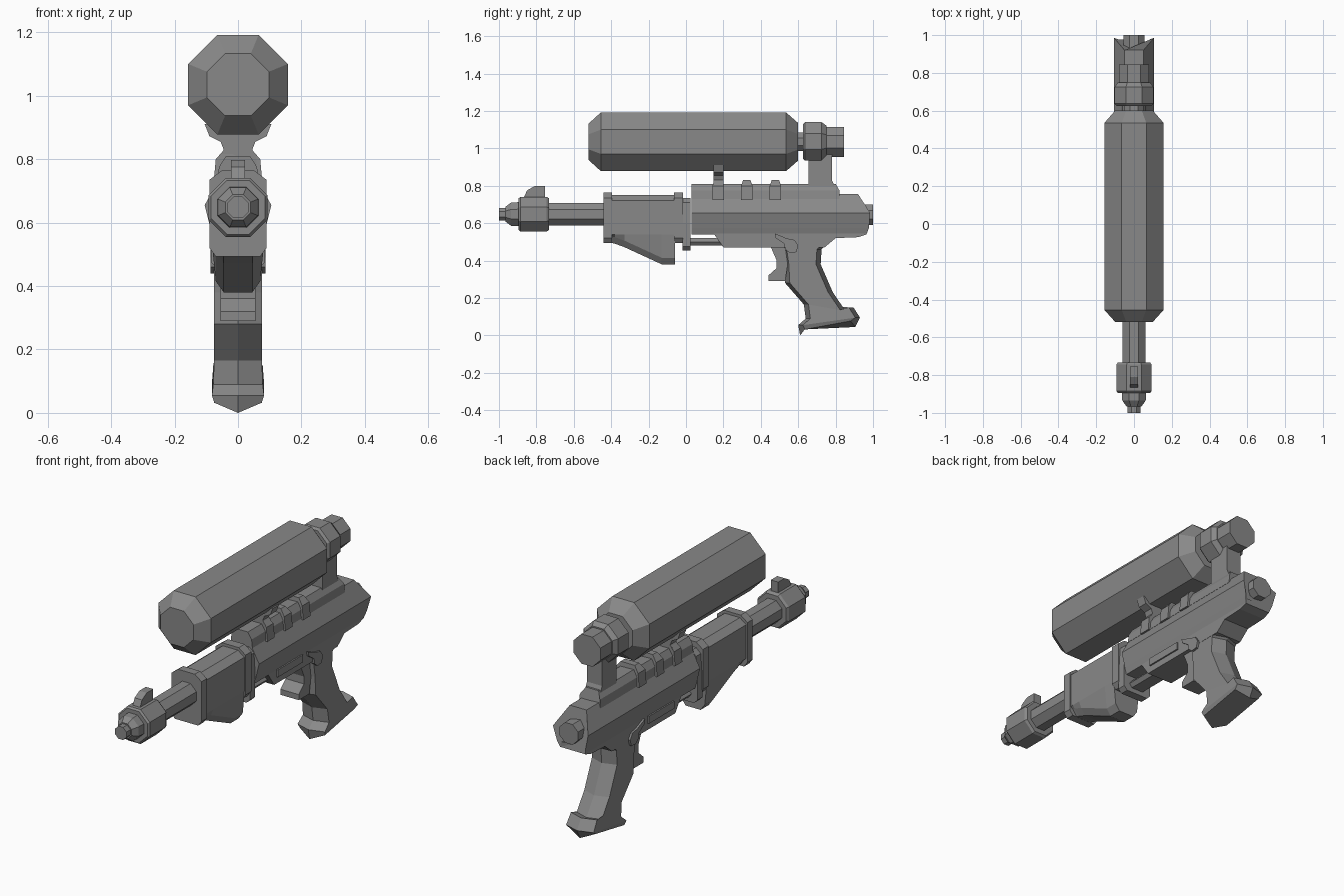
import bpy, bmesh, math

if "Cube" in bpy.data.objects:
    bpy.data.objects.remove(bpy.data.objects["Cube"])

grey = bpy.data.materials.new("mid_grey")
grey.use_nodes = True
grey.diffuse_color = (0.25, 0.25, 0.25, 1)
grey.node_tree.nodes["Principled BSDF"].inputs["Base Color"].default_value = (0.25, 0.25, 0.25, 1)


def loft(name, rings):
    """Skin matching rings of 3D points and cap both ends."""
    bm = bmesh.new()
    rows = [[bm.verts.new(p) for p in ring] for ring in rings]
    n = len(rows[0])
    for a, b in zip(rows, rows[1:]):
        for i in range(n):
            j = (i + 1) % n
            bm.faces.new((a[i], a[j], b[j], b[i]))
    bm.faces.new(rows[0][::-1])
    bm.faces.new(rows[-1])
    bmesh.ops.recalc_face_normals(bm, faces=bm.faces[:])
    mesh = bpy.data.meshes.new(name)
    bm.to_mesh(mesh)
    bm.free()
    mesh.materials.append(grey)
    obj = bpy.data.objects.new(name, mesh)
    bpy.context.collection.objects.link(obj)
    return obj


def turned(name, z, steps):
    """Eight-sided turned part along y; steps are (y, flat radius)."""
    angles = [math.radians(22.5 + 45 * i) for i in range(8)]
    k = 1 / math.cos(math.pi / 8)
    loft(name, [[(r * k * math.cos(a), y, z + r * k * math.sin(a)) for a in angles]
                for y, r in steps])


def plate(name, w, profile):
    """Side profile of (y, z) points extruded to x = -w and w."""
    loft(name, [[(x, y, z) for y, z in profile] for x in (-w, w)])


def mirrored(half):
    """Close a half ring of (x, y, z) points across x = 0."""
    return half + [(-x, y, z) for x, y, z in reversed(half) if x > 0]


def bar(name, y0, y1, half):
    """Mirrored (x, z) section swept from y0 to y1."""
    loft(name, [mirrored([(x, y, z) for x, z in half]) for y in (y0, y1)])


# Tank with its rear neck and caps
turned("tank", 1.035, [(-.52, .098), (-.455, .157), (.535, .157), (.60, .1)])
turned("tank_neck", 1.035, [(.59, .05), (.64, .05)])
turned("tank_collar", 1.037, [(.625, .092), (.637, .103), (.725, .103), (.75, .085)])
turned("tank_cap", 1.035, [(.745, .08), (.845, .08)])

# Tank supports
plate("tank_column", .045, [(.655, .75), (.655, 1.0), (.78, 1.0), (.78, .83), (.82, .74)])
bar("tank_cradle", .147, .2, [(.105, .91), (.09, .872), (.055, .855), (.045, .83),
                             (.065, .80), (.065, .75)])

# Barrel, muzzle and nozzle
turned("barrel", .648, [(-.75, .06), (-.42, .06)])
turned("muzzle", .648, [(-.895, .085), (-.885, .093), (-.745, .093), (-.733, .085)])
turned("nozzle_cone", .648, [(-.965, .04), (-.935, .062), (-.88, .065)])
turned("nozzle_tip", .648, [(-1.0, .034), (-.95, .034)])
plate("front_sight", .022, [(-.87, .73), (-.85, .775), (-.81, .798), (-.755, .798), (-.755, .73)])

# Pump handle with a band at each end
rings = []
for y, low in [(-.42, .5), (-.38, .49), (-.33, .472), (-.13, .38), (-.068, .38), (-.06, .38)]:
    rings.append(mirrored([(.045, y, .75), (.083, y, .722), (.083, y, .54),
                           (.07, y, low + .035), (.045, y, low)]))
loft("pump_handle", rings)
for name, y0, y1 in [("front_band", -.44, -.395), ("rear_band", -.065, -.015)]:
    bar(name, y0, y1, [(.05, .765), (.09, .735), (.09, .52), (.07, .493)])
bar("pump_stop", -.02, .025, [(.05, .735), (.078, .71), (.085, .6), (.085, .475), (.065, .455)])
bar("pump_rod", 0, .22, [(.035, .52), (.05, .5), (.035, .48)])

# Receiver: flat-topped, widest along its middle, swept at the rear
section = [(.05, .755), (.105, .655), (.085, .575), (.075, .54)]
rear = [.92, .985, .978, .965]
loft("receiver", [mirrored([(x, .03, z) for x, z in section]),
                  mirrored([(x, y, z) for (x, z), y in zip(section, rear)])])
plate("lower_receiver", .076, [(.13, .57), (.2, .47), (.74, .47), (.8, .52), (.92, .525),
                               (.965, .54), (.965, .57)])
turned("rear_knob", .645, [(.92, .055), (1.0, .055)])

# Top rail and its three ribs
loft("top_rail", [mirrored([(.038, y0, .81), (.06, y1, .775), (.065, y1, .73)])
                  for y0, y1 in [(.03, .03), (.8, .82)]])
for i, y in enumerate((.172, .325, .478)):
    loft(f"rail_rib_{i + 1}", [mirrored([(.042, y + d * .6, .832), (.07, y + d, .80), (.077, y + d, .725)])
                               for d in (-.031, .031)])

# Side panel and lever, both sides
plate("side_panel", .084, [(.22, .505), (.22, .545), (.435, .545), (.435, .505)])
plate("side_lever", .087, [(.475, .545), (.54, .518), (.58, .51), (.6, .48), (.59, .445),
                           (.555, .44), (.53, .46), (.525, .49), (.48, .52)])

# Trigger
plate("trigger", .055, [(.45, .48), (.485, .40), (.485, .36), (.44, .32), (.44, .29),
                        (.53, .29), (.56, .48)])

# Grip: ridged front and back, flared butt; rows are front y, z, back y, z, half width
rows = [(.5, .5, .765, .5, .075), (.515, .45, .725, .46, .075), (.525, .38, .72, .38, .075),
        (.53, .28, .785, .23, .075), (.63, .165, .85, .135, .075), (.64, .09, .895, .15, .078),
        (.60, .055, .93, .095, .082), (.61, 0, .905, .045, .075)]
rings = []
for i, (fy, fz, by, bz, w) in enumerate(rows):
    lift = .032 if i == len(rows) - 1 else 0
    rings.append(mirrored([(0, fy, fz), (w, fy + .025, fz + lift),
                           (w, by - .025, bz + lift), (0, by, bz)]))
loft("grip", rings)
